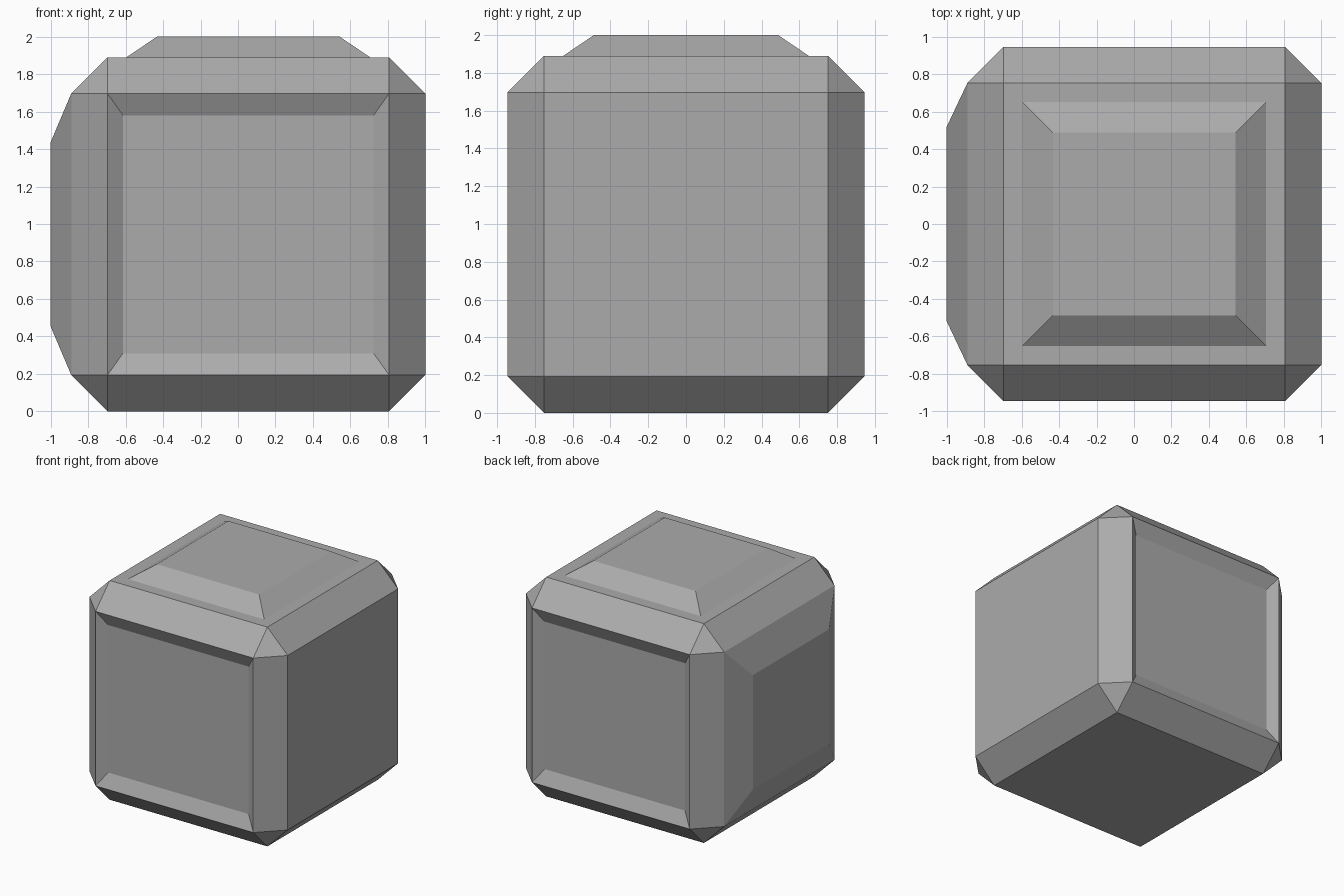
import bpy
import bmesh
from mathutils import Vector

if "Cube" in bpy.data.objects:
    bpy.data.objects.remove(bpy.data.objects["Cube"], do_unlink=True)

SIZE = 1.89
CENTRE = Vector((0.055, 0, SIZE / 2))
CHAMFER = 0.193


def make_material(name, rgb):
    mat = bpy.data.materials.new(name)
    mat.use_nodes = True
    mat.diffuse_color = (*rgb, 1)
    mat.node_tree.nodes["Principled BSDF"].inputs["Base Color"].default_value = (*rgb, 1)
    return mat


def side(bm, direction):
    """The large flat face that looks along the direction."""
    d = Vector(direction)
    return max((f for f in bm.faces if f.normal.dot(d) > 0.99),
               key=lambda f: f.calc_center_median().dot(d))


def step(bm, face, scale, offset):
    """Extrude a face, scale it about its centre and move it along its normal."""
    normal, middle = face.normal.copy(), face.calc_center_median()
    face = bmesh.ops.extrude_discrete_faces(bm, faces=[face])["faces"][0]
    for v in face.verts:
        rel = v.co - middle
        v.co = middle + Vector(r * s for r, s in zip(rel, scale)) + normal * offset
    face.normal_update()
    return face


# Chamfered block
bm = bmesh.new()
bmesh.ops.create_cube(bm, size=SIZE)
bmesh.ops.translate(bm, verts=bm.verts, vec=CENTRE)
bmesh.ops.bevel(bm, geom=bm.edges[:], offset=CHAMFER, segments=1,
                profile=0.5, affect="EDGES")
bm.normal_update()

# Shallow sunken panels on the front and back
for y in (-1, 1):
    step(bm, side(bm, (0, y, 0)), (0.89, 1, 0.845), -0.055)

# Raised pad on the top, inside a flat rim
pad = step(bm, side(bm, (0, 0, 1)), (0.865, 0.865, 1), 0)
step(bm, pad, (0.75, 0.75, 1), 0.11)

# Raised pad on the side, starting at the chamfer
step(bm, side(bm, (-1, 0, 0)), (1, 0.69, 0.655), 0.11)

bm.normal_update()
mesh = bpy.data.meshes.new("chamfered_block")
bm.to_mesh(mesh)
bm.free()
block = bpy.data.objects.new("chamfered_block", mesh)
bpy.context.collection.objects.link(block)
mesh.materials.append(make_material("mid grey", (0.41, 0.41, 0.41)))
